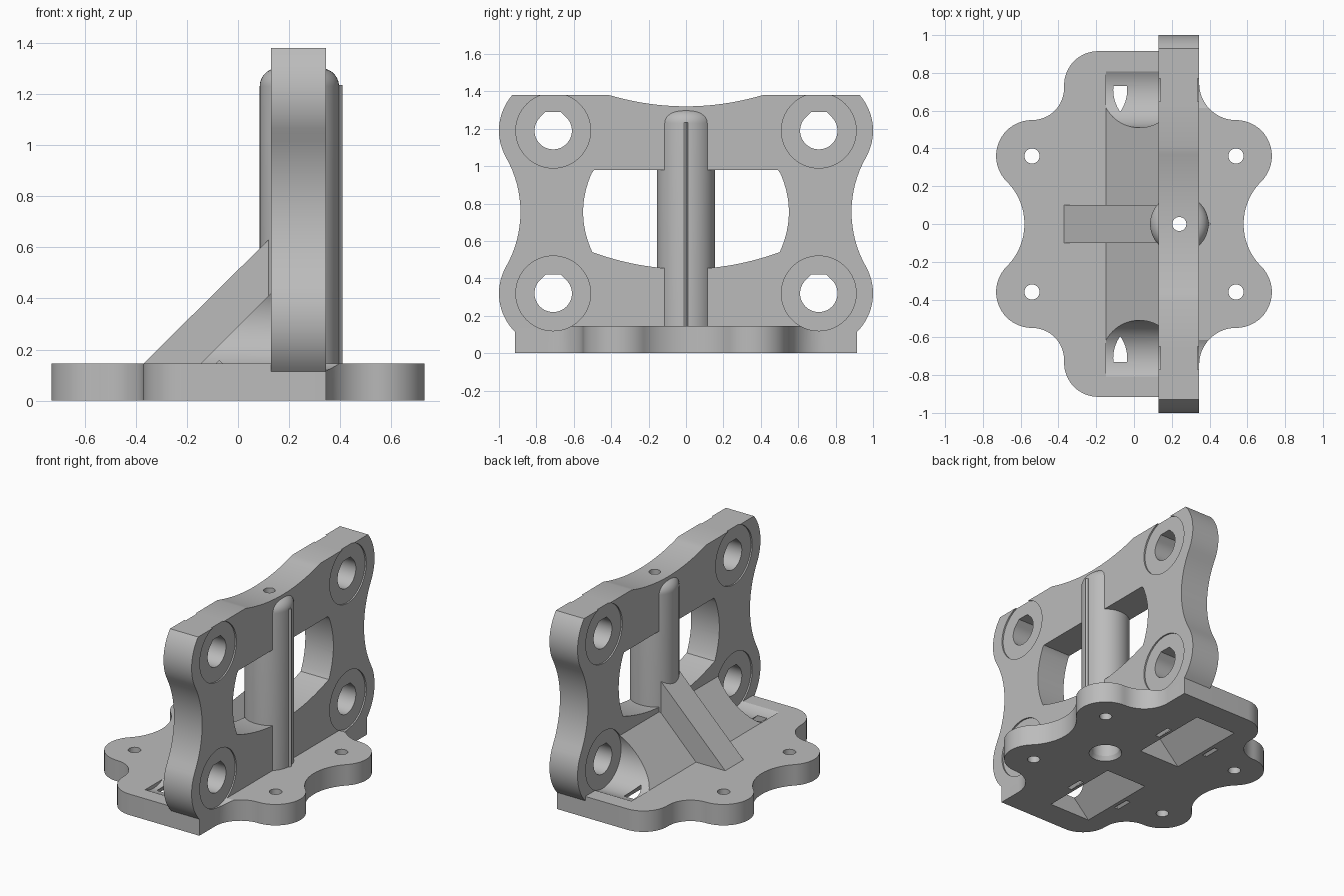
import bpy, bmesh
from math import cos, sin, radians, pi
from mathutils import Matrix

cube = bpy.data.objects.get("Cube")
if cube:
    bpy.data.objects.remove(cube, do_unlink=True)

grey = bpy.data.materials.new("plain_grey")
grey.use_nodes = True
GREY = (0.5, 0.5, 0.5, 1)
grey.diffuse_color = GREY
grey.node_tree.nodes["Principled BSDF"].inputs["Base Color"].default_value = GREY


def arc(cx, cy, r, a0, a1, n=16):
    angles = [radians(a0 + (a1 - a0) * i / n) for i in range(n + 1)]
    return [(cx + r * cos(a), cy + r * sin(a)) for a in angles]


def circle(cx, cy, r, n=48):
    return arc(cx, cy, r, 0, 360, n)[:-1]


def flip_x(pts):
    return [(-x, y) for x, y in reversed(pts)]


def flip_y(pts):
    return [(x, -y) for x, y in reversed(pts)]


def tidy(pts):
    # drop points repeated where profile pieces meet
    out = []
    for p in pts:
        if not out or abs(p[0] - out[-1][0]) + abs(p[1] - out[-1][1]) > 1e-4:
            out.append(p)
    if abs(out[0][0] - out[-1][0]) + abs(out[0][1] - out[-1][1]) < 1e-4:
        out.pop()
    return out


def finish(name, bm):
    bmesh.ops.recalc_face_normals(bm, faces=bm.faces)
    mesh = bpy.data.meshes.new(name)
    bm.to_mesh(mesh)
    bm.free()
    mesh.materials.append(grey)
    obj = bpy.data.objects.new(name, mesh)
    bpy.context.collection.objects.link(obj)
    return obj


def prism(name, pts, axis, a, b):
    place = {"x": lambda p: (a, p[0], p[1]),
             "y": lambda p: (p[0], a, p[1]),
             "z": lambda p: (p[0], p[1], a)}[axis]
    bm = bmesh.new()
    face = bm.faces.new([bm.verts.new(place(p)) for p in tidy(pts)])
    top = bmesh.ops.extrude_face_region(bm, geom=[face])["geom"]
    shift = [b - a if axis == k else 0 for k in "xyz"]
    bmesh.ops.translate(bm, vec=shift, verts=[v for v in top if isinstance(v, bmesh.types.BMVert)])
    return finish(name, bm)


def lathe(name, profile, x):
    bm = bmesh.new()
    verts = [bm.verts.new((r, 0, z)) for r, z in profile]
    edges = [bm.edges.new(pair) for pair in zip(verts, verts[1:])]
    bmesh.ops.spin(bm, geom=verts + edges, cent=(0, 0, 0), axis=(0, 0, 1),
                   angle=2 * pi, steps=48, use_duplicate=False)
    bmesh.ops.remove_doubles(bm, verts=bm.verts, dist=1e-5)
    bmesh.ops.transform(bm, matrix=Matrix.Translation((x, 0, 0)), verts=bm.verts)
    return finish(name, bm)


def cut(obj, cutters):
    bpy.context.view_layer.objects.active = obj
    for c in cutters:
        mod = obj.modifiers.new("cut", "BOOLEAN")
        mod.operation, mod.solver, mod.object = "DIFFERENCE", "EXACT", c
        bpy.ops.object.modifier_apply(modifier=mod.name)


# Base plate: lobed outline with one square and one rounded end edge
def lobes(edge):
    r = 0.54 - edge
    upper = (arc(0.54, 0.55 + r, r, 180, 270) + arc(0.54, 0.36, 0.19, 90, -45, 24)
             + arc(0.897, 0, 0.317, 135, 180, 8))
    return upper + flip_y(upper)


right_side = [(0.345, 0.915)] + lobes(0.345) + [(0.345, -0.915)]
left_side = (arc(0.19, 0.735, 0.18, 90, 0) + lobes(0.37) + arc(0.19, -0.735, 0.18, 0, -90))
base = prism("base_plate", right_side + flip_x(left_side), "z", 0, 0.145)

# Upright plate outline
HOLE_Y, HOLE_Z = 0.71, (1.19, 0.32)
rim = (arc(HOLE_Y, 1.19, 0.29, 41, -29.6) + arc(1.475, 0.755, 0.59, 150.4, 209.6)
       + arc(HOLE_Y, 0.32, 0.29, 29.6, -45))
dip = [(0.041 * i, 1.32 + 0.06 * (i / 10) ** 2) for i in range(11)]
half = dip + rim
upright = prism("upright_plate", half + flip_x(half), "x", 0.13, 0.345)

# Window through the upright plate
sill = [(0.05 * i, 0.45 + 0.09 * (i / 10) ** 2) for i in range(11)]
jamb = [(0.55 - 0.047 * (i / 8) ** 2, 0.755 + 0.21 * i / 8) for i in range(-8, 9)]
win = sill + jamb + [(0.49, 0.98)]
window = prism("window_cutter", win + flip_x(win), "x", 0, 0.5)

# Sloped foot, centre brace, column and key
foot = prism("sloped_foot", [(-0.147, 0.145), (0.14, 0.432), (0.14, 0.1), (-0.147, 0.1)],
             "y", -HOLE_Y, HOLE_Y)
prism("centre_brace", [(-0.37, 0.145), (0.12, 0.63), (0.12, 0.14), (-0.37, 0.14)], "y", -0.1, 0.1)
column = lathe("column", [(0, 0.02), (0.155, 0.02)] + arc(0.085, 1.23, 0.07, 0, 90, 10)
               + [(0, 1.3)], 0.24)
prism("column_key", [(0.38, -0.012), (0.395, -0.012), (0.408, 0), (0.395, 0.012), (0.38, 0.012)],
      "z", 0.1, 1.235)

# Bore along the column
bore = lathe("bore_cutter", [(0, -0.1), (0.105, -0.1), (0.105, 0), (0.09, 0.03), (0.09, 1.2),
                             (0.037, 1.2), (0.037, 1.5), (0, 1.5)], 0.24)

# Mounting holes with clipped tops, and their round seats
seats, grooves, holes, pockets, screws = [], [], [], [], []
for s in (-1, 1):
    y = s * HOLE_Y
    for z in HOLE_Z:
        shape = arc(y, z, 0.1, 135, 405, 36) + [(y + 0.041, z + 0.1), (y - 0.041, z + 0.1)]
        holes.append(prism("hole_cutter", shape, "x", 0, 0.5))
        seats.append(prism("seat_cutter", circle(y, z, 0.2, 64), "x", 0.335, 0.6))
        seats.append(prism("groove_cutter", circle(y, z, 0.2, 64), "x", -0.147, 0.14))
    grooves += seats[-2:]
    # Hollow under the foot and the strap channel over it
    lo, hi = sorted((s * 0.165, s * 0.73))
    pockets.append(prism("pocket_cutter", [(-0.25, -0.02), (-0.073, 0.157), (0.104, -0.02)],
                         "y", lo, hi))
    lo, hi = sorted((s * 0.38, s * 0.5))
    channel = [(-0.308, -0.02), (-0.075, 0.213), (0.158, -0.02),
               (0.125, -0.02), (-0.075, 0.18), (-0.275, -0.02)]
    pockets.append(prism("channel_cutter", channel, "y", lo, hi))
    for t in (-1, 1):
        screws.append(prism("screw_cutter", circle(t * 0.54, s * 0.36, 0.04, 32), "z", -0.1, 0.3))

cut(base, screws + grooves + pockets + [bore])
cut(upright, [window] + seats + holes + [bore])
cut(foot, [g for g in grooves] + pockets)
cut(column, [bore])

for c in {window, bore, *seats, *holes, *pockets, *screws}:
    bpy.data.objects.remove(c, do_unlink=True)

# Smooth curved walls, keep edges sharp
for obj in bpy.context.scene.objects:
    obj.select_set(obj.type == "MESH")
bpy.context.view_layer.objects.active = base
bpy.ops.object.shade_smooth_by_angle(angle=radians(25))
